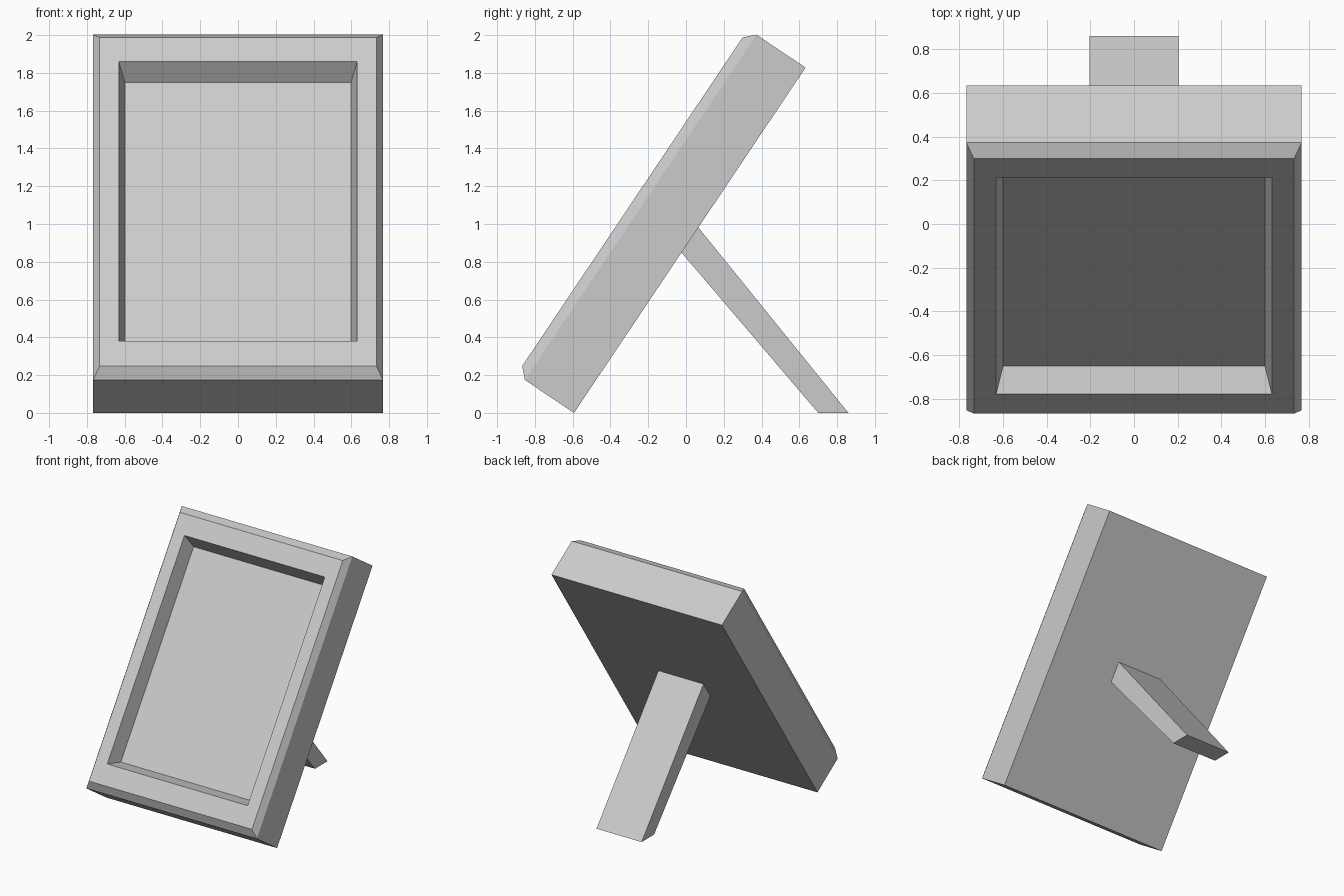
import bpy, bmesh, math
from mathutils import Vector

if "Cube" in bpy.data.objects:
    bpy.data.objects.remove(bpy.data.objects["Cube"])

BASE = Vector((0, -0.593, 0))                       # back lower edge of the frame
UP = Vector((0, 1.226, 1.828)).normalized()         # along the leaning frame
OUT = Vector((0, -UP.z, UP.y))                      # out of the frame's face


def make_object(name, rings):
    """Skin a stack of four-point rings and cap both ends."""
    bm = bmesh.new()
    loops = [[bm.verts.new(p) for p in ring] for ring in rings]
    for a, b in zip(loops, loops[1:]):
        for i in range(4):
            j = (i + 1) % 4
            bm.faces.new((a[i], a[j], b[j], b[i]))
    bm.faces.new(loops[0])
    bm.faces.new(loops[-1])
    bmesh.ops.recalc_face_normals(bm, faces=bm.faces)
    mesh = bpy.data.meshes.new(name)
    bm.to_mesh(mesh)
    bm.free()
    obj = bpy.data.objects.new(name, mesh)
    bpy.context.collection.objects.link(obj)
    return obj


def frame_ring(half_width, low, high, height):
    corners = ((-1, low), (1, low), (1, high), (-1, high))
    return [BASE + Vector((sx * half_width, 0, 0)) + UP * s + OUT * height
            for sx, s in corners]


# Picture frame: back, sides, bevelled rim, tapered recess and picture panel
make_object("picture_frame", [
    frame_ring(0.767, 0.0, 2.201, 0.0),
    frame_ring(0.767, 0.0, 2.201, 0.313),
    frame_ring(0.733, 0.053, 2.148, 0.366),
    frame_ring(0.631, 0.212, 1.994, 0.366),
    frame_ring(0.599, 0.264, 1.942, 0.245),
])

# Rear support leg, extruded across the width from its side profile
profile = [(0.065, 0.982), (-0.025, 0.85), (0.70, 0.0), (0.86, 0.0)]
make_object("support_leg", [[Vector((x, y, z)) for y, z in profile]
                            for x in (-0.203, 0.203)])
